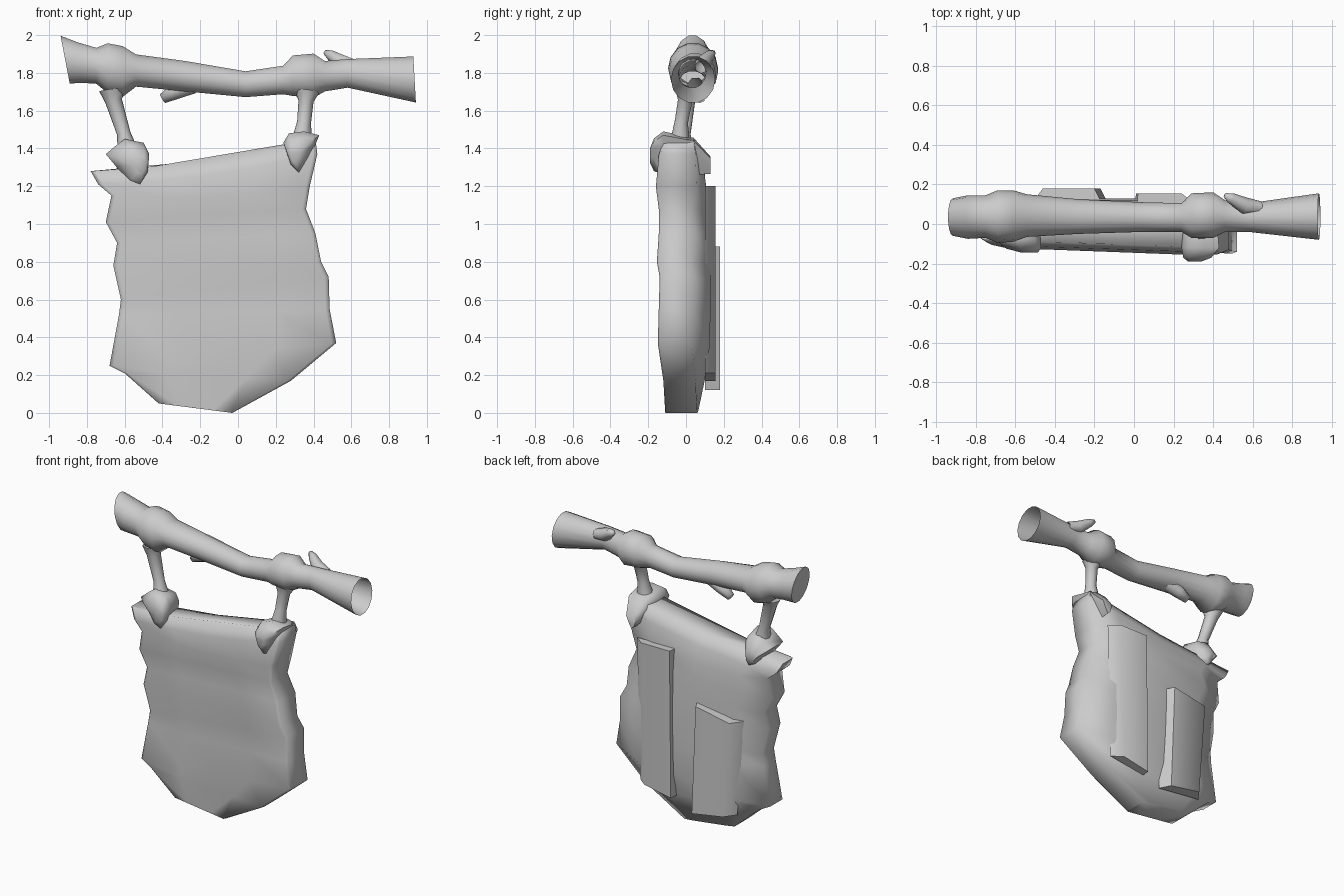
import bpy, bmesh, math
from mathutils import Vector

cube = bpy.data.objects.get("Cube")
if cube:
    bpy.data.objects.remove(cube)

grey = bpy.data.materials.new("weathered grey")
grey.use_nodes = True
GREY = (0.6, 0.6, 0.6, 1)
grey.diffuse_color = GREY
grey.node_tree.nodes["Principled BSDF"].inputs["Base Color"].default_value = GREY


def loft(name, rings, cap_start=True, cap_end=True, angle=60):
    """Skin a list of equal-length closed rings into one mesh."""
    bm = bmesh.new()
    loops = [[bm.verts.new(p) for p in ring] for ring in rings]
    n = len(loops[0])
    for a, b in zip(loops, loops[1:]):
        for i in range(n):
            j = (i + 1) % n
            bm.faces.new((a[i], a[j], b[j], b[i]))
    if cap_start:
        bm.faces.new(loops[0][::-1])
    if cap_end:
        bm.faces.new(loops[-1])
    bmesh.ops.recalc_face_normals(bm, faces=bm.faces)
    mesh = bpy.data.meshes.new(name)
    bm.to_mesh(mesh)
    bm.free()
    mesh.materials.append(grey)
    obj = bpy.data.objects.new(name, mesh)
    bpy.context.collection.objects.link(obj)
    bpy.ops.object.select_all(action='DESELECT')
    obj.select_set(True)
    bpy.context.view_layer.objects.active = obj
    bpy.ops.object.shade_smooth_by_angle(angle=math.radians(angle))
    return obj


def tube(name, path, sides=10, tip=False):
    """Round bar through (point, radius) pairs, each ring square to the path."""
    pts = [Vector(p) for p, r in path]
    rings = []
    for k, (p, (_, r)) in enumerate(zip(pts, path)):
        axis = pts[min(k + 1, len(pts) - 1)] - pts[max(k - 1, 0)]
        u = axis.cross(Vector((0, 1, 0))).normalized()
        v = axis.normalized().cross(u)
        turns = [2 * math.pi * i / sides for i in range(sides)]
        rings.append([p + r * (math.cos(t) * u + math.sin(t) * v) for t in turns])
    return loft(name, rings, cap_start=False, cap_end=tip, angle=80)


# Log: x, top z, bottom z, front y, back y, slant of the ring
sections = [
    (-.915, 2.00, 1.74, -.06, .13, -.025), (-.84, 1.965, 1.745, -.075, .145, -.01),
    (-.75, 1.935, 1.74, -.07, .145, 0), (-.69, 1.96, 1.69, -.095, .17, 0),
    (-.61, 1.945, 1.67, -.09, .17, 0), (-.54, 1.90, 1.725, -.065, .15, 0),
    (-.28, 1.865, 1.70, -.05, .125, 0), (.04, 1.81, 1.67, -.04, .11, 0),
    (.24, 1.84, 1.685, -.04, .105, 0), (.29, 1.895, 1.675, -.07, .155, 0),
    (.40, 1.905, 1.665, -.07, .16, 0), (.46, 1.865, 1.70, -.04, .12, 0),
    (.58, 1.875, 1.72, -.04, .105, 0), (.935, 1.89, 1.64, -.08, .155, -.007),
]
SIDES = 14
log_rings = []
for x, top, bottom, front, back, slant in sections:
    ring = []
    for i in range(SIDES):
        t = 2 * math.pi * i / SIDES
        ring.append((x + slant * math.sin(t),
                     (front + back) / 2 + (back - front) / 2 * math.cos(t),
                     (top + bottom) / 2 + (top - bottom) / 2 * math.sin(t)))
    log_rings.append(ring)
loft("log", log_rings, cap_end=False)

# Broken twigs on the log
tube("lower_twig", [((-.24, .05, 1.735), .045), ((-.33, .065, 1.705), .045),
                    ((-.40, .075, 1.665), .028)], 7, tip=True)
tube("upper_twig", [((.64, .08, 1.83), .035), ((.56, .09, 1.85), .045),
                    ((.49, .13, 1.895), .028), ((.46, .145, 1.91), .012)], 7, tip=True)

# Hanging cords
tube("right_cord", [((-.665, .01, 1.71), .07), ((-.658, .005, 1.65), .045),
                    ((-.605, -.01, 1.48), .036), ((-.59, -.015, 1.41), .05)])
tube("left_cord", [((.365, .005, 1.70), .065), ((.36, -.005, 1.65), .04),
                   ((.35, -.025, 1.54), .037), ((.34, -.03, 1.46), .05)])


# Pointed clasps draped over the top edge of the board: y, scale, drop, side shift
def clasp(name, outline, layers):
    cx = sum(p[0] for p in outline) / len(outline)
    cz = sum(p[1] for p in outline) / len(outline)
    loft(name, [[(cx + (x - cx) * s + shift, y, cz + (z - cz) * s - drop)
                 for x, z in outline] for y, s, drop, shift in layers], angle=70)


clasp("right_clasp",
      [(-.70, 1.37), (-.64, 1.42), (-.60, 1.45), (-.50, 1.43), (-.47, 1.37),
       (-.48, 1.27), (-.53, 1.19), (-.59, 1.22), (-.65, 1.31)],
      [(-.145, .35, .02, .05), (-.125, .75, .01, .025), (-.08, 1, 0, 0),
       (.04, .85, .01, 0), (.10, .4, .04, 0)])
clasp("left_clasp",
      [(.24, 1.43), (.27, 1.48), (.35, 1.49), (.43, 1.47), (.41, 1.42),
       (.38, 1.35), (.33, 1.26), (.28, 1.31)],
      [(-.19, .35, .03, -.03), (-.17, .75, .015, -.015), (-.12, 1, 0, 0),
       (.04, .85, .02, 0), (.13, .4, .08, 0)])

# Board: left x, z, right x, z, front y, edge back y, middle back y
rows = [
    (-.78, 1.28, .41, 1.45, -.10, .04, .045), (-.74, 1.21, .42, 1.37, -.125, .05, .09),
    (-.67, 1.15, .38, 1.20, -.14, .055, .11), (-.70, 1.01, .36, 1.08, -.125, .035, .12),
    (-.64, .90, .41, .95, -.125, .05, .125), (-.66, .78, .44, .80, -.135, .03, .13),
    (-.62, .60, .48, .72, -.12, .045, .13), (-.63, .52, .485, .55, -.125, .04, .13),
    (-.68, .25, .52, .37, -.13, .03, .125), (-.60, .21, .28, .17, -.12, .05, .10),
    (-.42, .05, -.03, 0, -.11, .06, .065),
]
board_rings = []
for k, (xl, zl, xr, zr, front, edge, middle) in enumerate(rows):
    sag = .03 if k < 3 else 0
    tilt = .02 if k < 9 else 0

    def at(f, y):
        bend = sag * math.sin(math.pi * f)
        return (xl + (xr - xl) * f, y, zl + (zr - zl) * f - bend)

    ring = [at(0, front + tilt + .01)]
    ring += [at(f, front + tilt * (1 - 2 * f)) for f in (.02, .27, .5, .73, .98)]
    ring += [at(1, front - tilt + .01), at(1, edge), at(.82, middle), at(.5, middle),
             at(.18, middle), at(0, edge)]
    board_rings.append(ring)
loft("board", board_rings, angle=80)


# Battens on the back, their outer sides splayed to run into the board
def batten(name, corners, y_back, splay_right, splay_left):
    cx = sum(x for x, z in corners) / len(corners)
    base = [(x + (splay_left if x > cx else -splay_right), .10, z) for x, z in corners]
    loft(name, [base, [(x, y_back, z) for x, z in corners]], cap_start=False, angle=60)


batten("tall_batten", [(.02, 1.20), (.24, 1.20), (.215, .21), (.01, .17)], .155, .005, .07)
batten("short_batten", [(-.46, .83), (-.20, .88), (-.17, .12), (-.41, .16)], .18, .06, .04)
